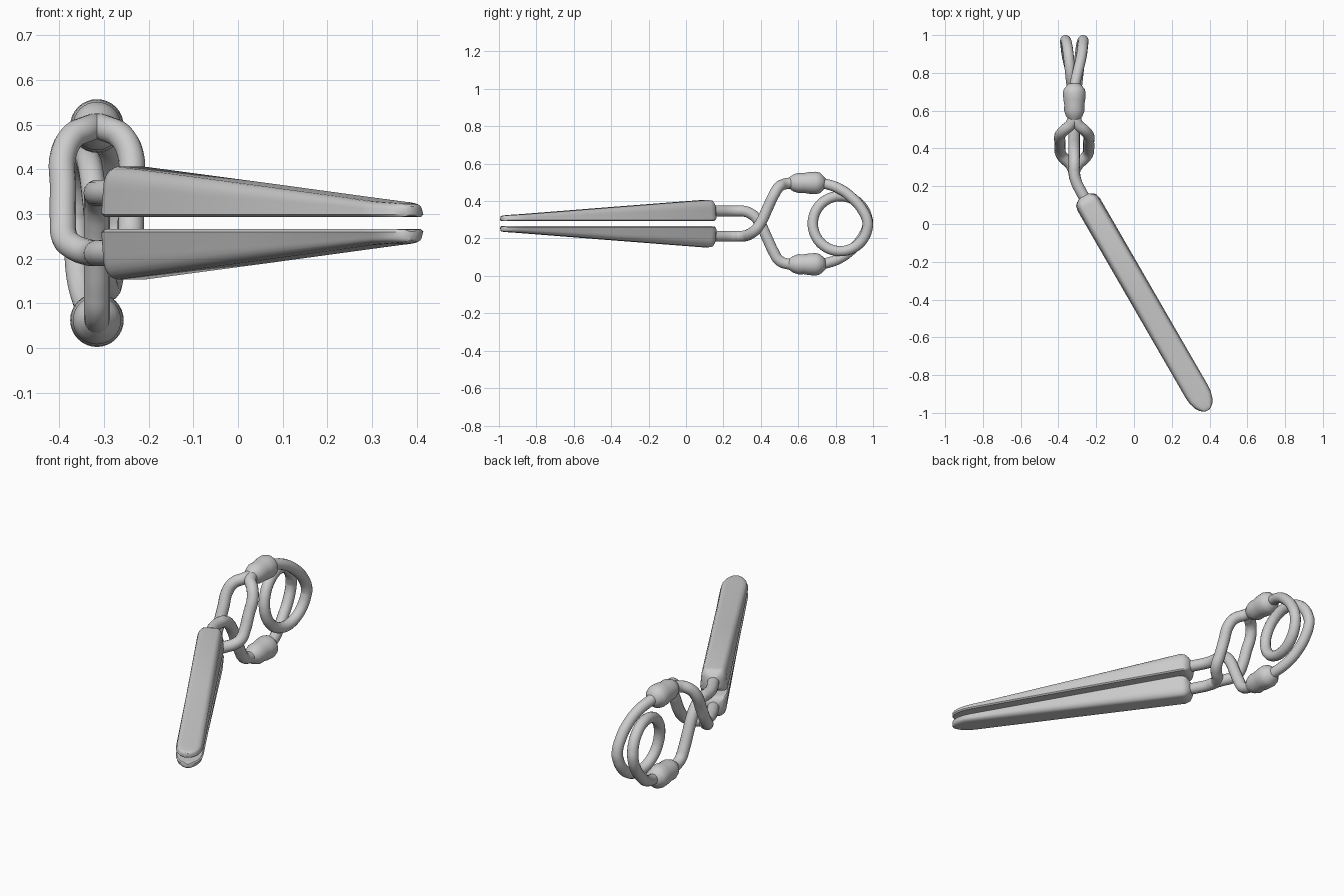
import bpy, bmesh, math

if "Cube" in bpy.data.objects:
    bpy.data.objects.remove(bpy.data.objects["Cube"])

CX = -0.316      # plane of the spring and arms
MID = 0.2795     # mirror height between the two jaws


def flip(pts):
    return [(x, y, 2 * MID - z) for x, y, z in pts]


def wire(name, pts, radius):
    # round wire running smoothly through the points
    cu = bpy.data.curves.new(name, 'CURVE')
    cu.dimensions = '3D'
    cu.bevel_depth = radius
    cu.bevel_resolution = 5
    cu.resolution_u = 8
    cu.use_fill_caps = True
    sp = cu.splines.new('BEZIER')
    sp.bezier_points.add(len(pts) - 1)
    for b, p in zip(sp.bezier_points, pts):
        b.co = p
        b.handle_left_type = b.handle_right_type = 'AUTO'
    ob = bpy.data.objects.new(name, cu)
    bpy.context.collection.objects.link(ob)
    bpy.ops.object.select_all(action='DESELECT')
    ob.select_set(True)
    bpy.context.view_layer.objects.active = ob
    bpy.ops.object.convert(target='MESH')
    return bpy.context.object


def loft(name, rings, angle):
    # skin closed rings of equal point count and cap both ends
    bm = bmesh.new()
    vs = [[bm.verts.new(p) for p in r] for r in rings]
    n = len(vs[0])
    for a, b in zip(vs, vs[1:]):
        for i in range(n):
            j = (i + 1) % n
            bm.faces.new((a[i], a[j], b[j], b[i]))
    bm.faces.new(vs[0])
    bm.faces.new(vs[-1])
    bmesh.ops.recalc_face_normals(bm, faces=bm.faces)
    me = bpy.data.meshes.new(name)
    bm.to_mesh(me)
    bm.free()
    ob = bpy.data.objects.new(name, me)
    bpy.context.collection.objects.link(ob)
    bpy.ops.object.select_all(action='DESELECT')
    ob.select_set(True)
    bpy.context.view_layer.objects.active = ob
    bpy.ops.object.shade_smooth_by_angle(angle=math.radians(angle))


# Jaw blades: flat inside, rounded outside, tapering to a round tip
DX, DY = math.sin(math.radians(30)), -math.cos(math.radians(30))
stations = [(-0.02, .03, .32, .375), (-0.008, .05, .302, .39), (.005, .062, .295, .402),
            (.03, .068, .293, .406), (.6, .068, .293, .368), (1.17, .068, .293, .329),
            (1.21, .065, .293, .327), (1.245, .055, .293, .325), (1.27, .040, .293, .323),
            (1.285, .022, .294, .321), (1.29, .008, .298, .317)]


def section(u, w, z0, z1):
    h = z1 - z0
    rx, rz, c = min(.028, w * .5), h * .45, min(.006, w * .3)
    half = [(w - c, z0), (w, z0 + c)]
    for k in range(6):
        t = math.pi / 2 * k / 5
        half.append((w - .005 * w / .068 - rx + rx * math.cos(t), z1 - rz + rz * math.sin(t)))
    prof = half + [(-s, z) for s, z in reversed(half)]
    return [(-.255 + u * DX - s * DY, .13 + u * DY + s * DX, z) for s, z in prof]


blade = [section(*s) for s in stations]
loft("upper_jaw_blade", blade, 35)
loft("lower_jaw_blade", [flip(r) for r in blade], 35)

# Arms crossing each other: (sideways spread, y, z) for the split lower arm
arm = [(0, .27, .212), (.02, .315, .214), (.052, .345, .226), (.072, .372, .246), (.076, .40, .285),
       (.076, .435, .36), (.076, .468, .43), (.055, .495, .473), (.018, .53, .492), (0, .60, .497)]
root = [(-.25, .12, .212), (-.285, .18, .212), (CX + .008, .23, .212)]
for side, s in (("left", -1), ("right", 1)):
    wire("loop_arm_" + side, root + [(CX + s * d, y, z) for d, y, z in arm], .0295)
wire("single_arm", flip(root + [(CX, y, z) for d, y, z in arm]), .0295)

# Collars joining arms to the spring wire
collar = [(.55, .028), (.572, .044), (.60, .054), (.63, .053), (.66, .058), (.695, .060),
          (.715, .055), (.73, .042), (.745, .027)]
rings = [[(CX + r * math.cos(a * math.pi / 16), y, .497 + r * math.sin(a * math.pi / 16))
          for a in range(32)] for y, r in collar]
loft("upper_collar", rings, 50)
loft("lower_collar", [flip(r) for r in rings], 50)

# Torsion spring: one full turn with a lead to each collar
R, CY, OFF = .147, .825, .047
lead = [(0, .70, .499), (.006, .75, .491), (.022, .82, .466), (.038, .89, .415), (.045, .945, .35)]
coil = []
for k in range(25):
    t = -2 * math.pi * k / 24
    coil.append((CX + OFF * (1 - k / 12), CY + R * math.cos(t), MID + R * math.sin(t)))
start = [(CX + d, y, z) for d, y, z in lead]
end = flip([(CX - d, y, z) for d, y, z in reversed(lead)])
wire("coil_spring", start + coil + end, .028)
